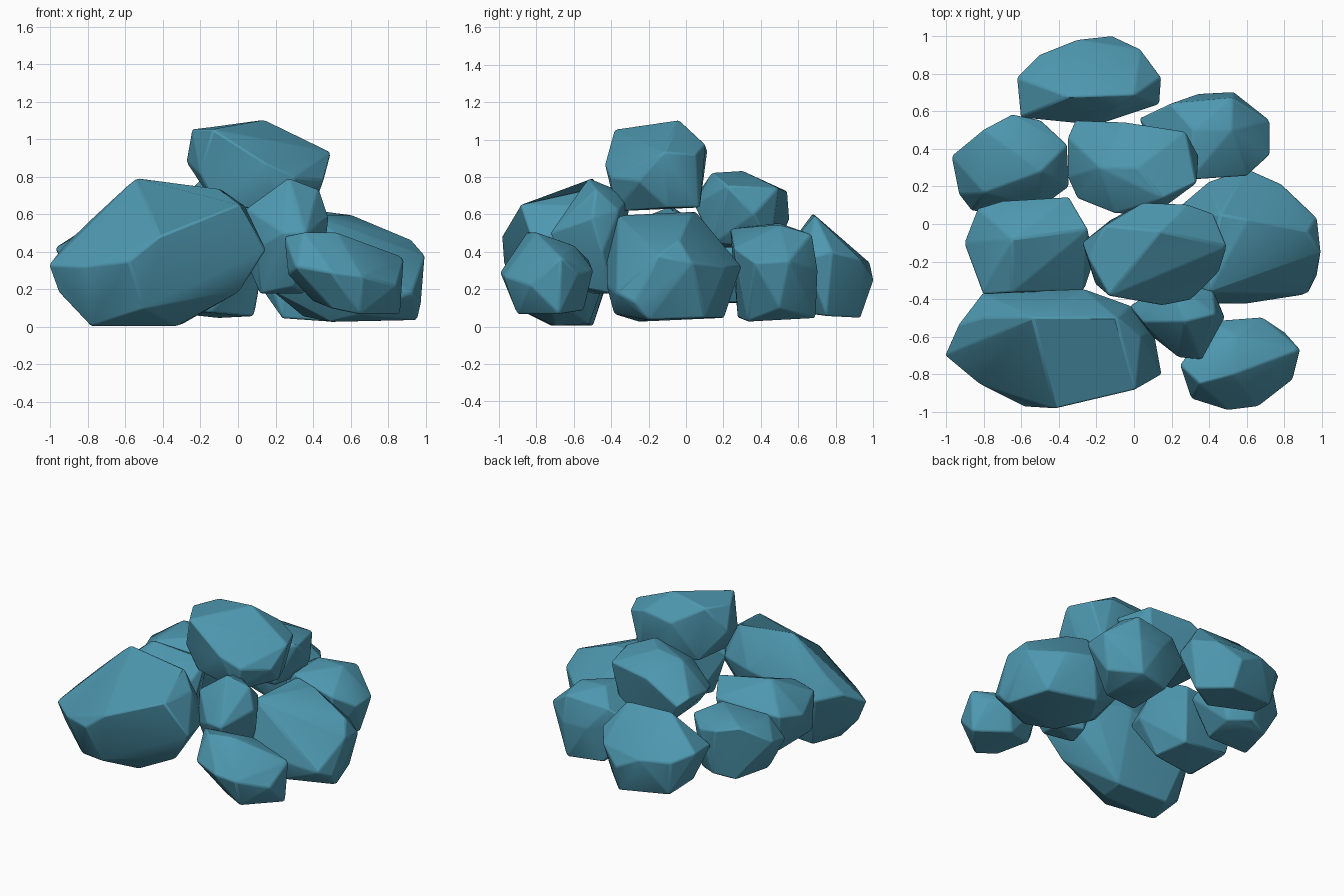
import bpy, bmesh, math
from mathutils import Vector

stone = bpy.data.materials.new("blue_stone")
stone.diffuse_color = (0.075, 0.31, 0.43, 1)


def rock(name, upper, base, dent=None):
    """Faceted boulder: hull around corner points, optional hollow, softened edges."""
    bm = bmesh.new()
    pts = [Vector(p) for p in upper + base]
    mid = sum(pts, Vector()) / len(pts)
    for p in pts:
        q = mid + (p - mid) * 1.015          # make up for the rounded corners
        q.z = max(q.z, 0)
        bm.verts.new(q)
    bmesh.ops.convex_hull(bm, input=bm.verts)
    loose = [v for v in bm.verts if not v.link_faces]
    bmesh.ops.delete(bm, geom=loose, context='VERTS')
    bmesh.ops.dissolve_limit(bm, angle_limit=math.radians(6), verts=bm.verts, edges=bm.edges)
    if dent:
        # merge the two faces at the nearest edge and sink their middle
        d = Vector(dent)
        edge = min(bm.edges, key=lambda e: ((e.verts[0].co + e.verts[1].co) / 2 - d).length)
        region = bmesh.ops.dissolve_edges(bm, edges=[edge])['region']
        for v in bmesh.ops.poke(bm, faces=region)['verts']:
            v.co = d
    bmesh.ops.recalc_face_normals(bm, faces=bm.faces)
    me = bpy.data.meshes.new(name)
    bm.to_mesh(me)
    bm.free()
    me.materials.append(stone)
    ob = bpy.data.objects.new(name, me)
    bpy.context.collection.objects.link(ob)
    bev = ob.modifiers.new("soft_edges", 'BEVEL')
    bev.width = 0.01
    bev.segments = 2
    bev.limit_method = 'ANGLE'
    bev.angle_limit = math.radians(12)
    bpy.ops.object.select_all(action='DESELECT')
    ob.select_set(True)
    bpy.context.view_layer.objects.active = ob
    bpy.ops.object.shade_smooth_by_angle(angle=math.radians(25))
    return ob


# Large front boulder
rock("front_left_boulder",
     [(-1, -.7, .33), (-.93, -.54, .42), (-.8, -.5, .55), (-.54, -.5, .79), (-.1, -.5, .73),
      (.03, -.6, .64), (0, -.88, .65), (-.42, -.98, .48), (-.58, -.97, .35), (-.82, -.85, .32),
      (.14, -.8, .41), (.1, -.58, .42), (-.02, -.44, .5), (-.27, -.35, .5), (-.8, -.37, .4)],
     [(-.95, -.68, .19), (-.78, -.72, .01), (-.33, -.7, .01), (-.7, -.5, .01), (-.3, -.52, .02),
      (0, -.75, .19), (-.5, -.9, .1)],
     dent=(-.28, -.7, .63))

# Ring of supporting rocks
rock("middle_left_rock",
     [(-.9, -.1, .43), (-.83, .08, .46), (-.65, -.08, .64), (-.25, -.03, .58), (-.35, .14, .5),
      (-.7, .12, .48), (-.27, -.35, .38), (-.8, -.37, .48), (-.65, -.36, .53), (-.22, -.2, .36)],
     [(-.7, -.25, .12), (-.35, -.18, .1), (-.4, .07, .12), (-.78, .03, .18), (-.8, -.35, .2)])

rock("left_rock",
     [(-.97, .36, .42), (-.93, .16, .36), (-.8, .17, .51), (-.5, .28, .57), (-.36, .42, .5),
      (-.65, .58, .5), (-.8, .5, .53), (-.5, .55, .46), (-.86, .07, .3), (-.5, .09, .36),
      (-.35, .2, .38)],
     [(-.82, .2, .13), (-.5, .2, .13), (-.45, .45, .14), (-.75, .48, .13), (-.6, .54, .16)])

rock("back_rock",
     [(-.62, .78, .4), (-.35, .68, .6), (0, .69, .59), (.14, .78, .4), (.03, .93, .36),
      (-.3, .98, .34), (-.12, 1, .25), (-.5, .9, .34), (.13, .64, .36), (-.2, .53, .4),
      (-.6, .57, .38)],
     [(-.47, .87, .09), (-.1, .93, .05), (.08, .75, .06), (-.15, .6, .08), (-.52, .66, .14)])

rock("back_right_rock",
     [(.03, .56, .35), (.2, .64, .46), (.32, .5, .55), (.52, .5, .54), (.52, .67, .49),
      (.34, .69, .3), (.53, .7, .3), (.72, .55, .35), (.72, .37, .34), (.6, .26, .42),
      (.3, .24, .52), (.15, .33, .3)],
     [(.5, .69, .05), (.25, .62, .05), (.52, .33, .03), (.24, .28, .05), (.66, .5, .1)])

rock("right_boulder",
     [(.4, -.36, .59), (.46, .05, .61), (.61, .02, .59), (.92, -.04, .46), (.99, -.15, .38),
      (.97, .03, .34), (.6, .29, .32), (.78, .21, .32), (.4, .22, .35), (.35, -.42, .38),
      (.6, -.42, .22), (.92, -.37, .18), (.97, -.27, .13), (.18, -.2, .2), (.2, .05, .25)],
     [(.95, -.2, .04), (.85, .1, .05), (.5, .2, .05), (.5, -.25, .03), (.65, -.38, .07),
      (.35, -.05, .06)])

# Small stones at the front
rock("front_wedge_stone",
     [(.27, -.52, .79), (.43, -.48, .73), (.05, -.52, .63), (.2, -.3, .7), (.42, -.36, .62),
      (.24, -.71, .5), (.36, -.72, .5), (.48, -.5, .58), (.46, -.45, .4), (-.02, -.44, .5),
      (.1, -.6, .42)],
     [(.12, -.5, .18), (.3, -.6, .22), (.35, -.4, .18), (.15, -.35, .2)])

rock("front_right_stone",
     [(.25, -.75, .48), (.35, -.85, .5), (.53, -.8, .5), (.55, -.6, .43), (.42, -.52, .35),
      (.68, -.5, .3), (.88, -.67, .37), (.8, -.58, .28), (.5, -.99, .29), (.66, -.97, .27),
      (.31, -.93, .32), (.84, -.83, .22), (.27, -.78, .28)],
     [(.5, -.85, .1), (.86, -.68, .07), (.65, -.9, .07), (.62, -.55, .09), (.4, -.65, .14)])

# Upper rocks resting on the ring
rock("upper_back_rock",
     [(-.35, .46, .62), (-.31, .55, .58), (-.05, .54, .72), (.27, .49, .74), (-.18, .3, .8),
      (.02, .3, .83), (.15, .14, .82), (.33, .22, .75), (.34, .36, .6), (.1, .05, .65),
      (-.1, .06, .7), (-.35, .25, .6), (-.3, .14, .58)],
     [(-.2, .48, .41), (.22, .45, .42), (.2, .15, .45), (-.2, .15, .43)])

rock("top_rock",
     [(.14, -.04, 1.1), (-.13, -.38, 1.05), (-.24, -.18, 1.05), (-.15, -.01, 1.06),
      (.28, .1, .97), (.05, .11, .94), (.49, -.12, .93), (.42, .05, .92), (.15, -.43, .87),
      (.3, -.4, .8), (.45, -.25, .78), (-.27, -.1, .88), (-.2, -.32, .82)],
     [(-.12, -.3, .65), (.25, -.37, .62), (.4, -.1, .64), (.33, .07, .64), (.12, .06, .64),
      (-.12, .02, .68)])
